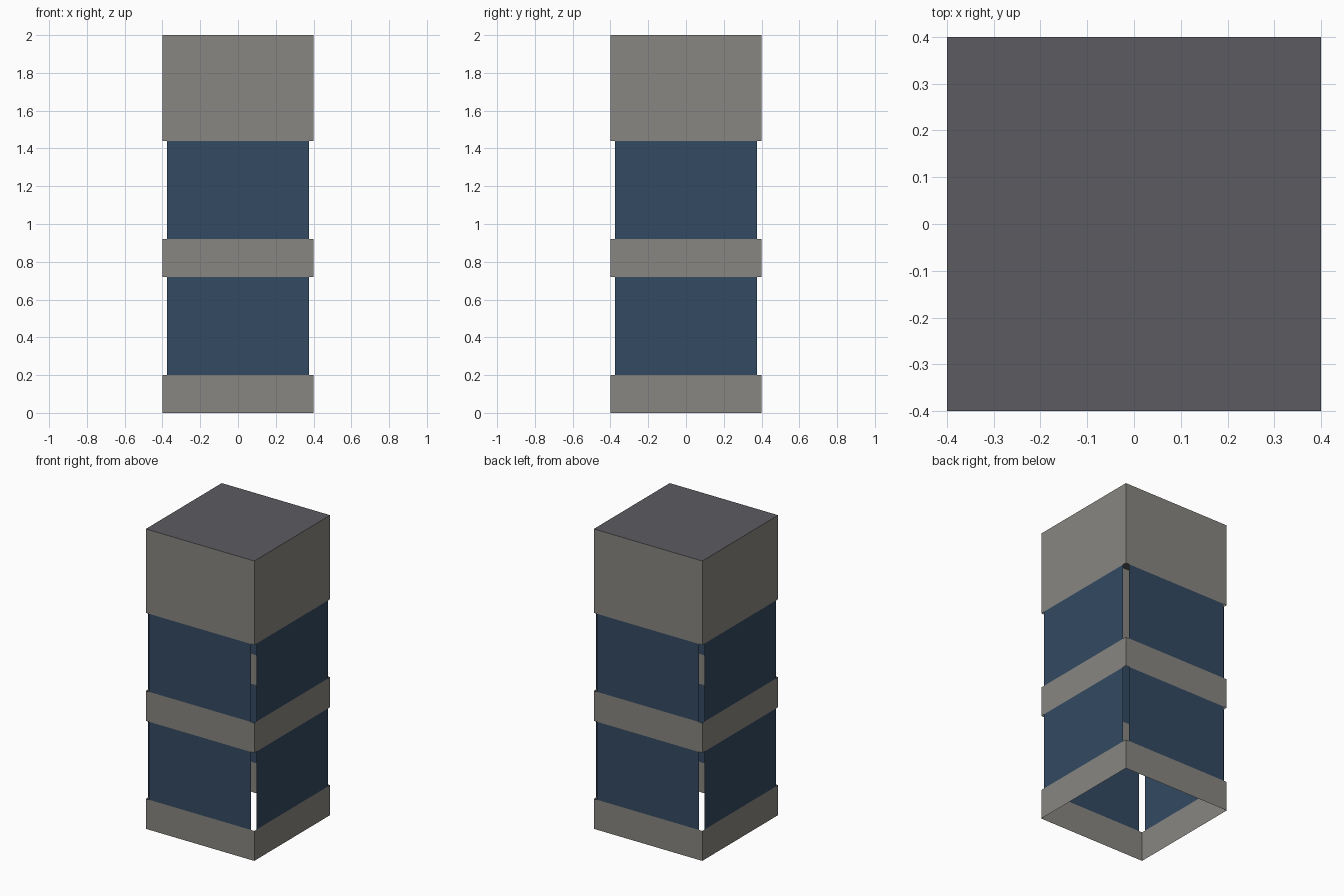
import bpy
import bmesh
from math import pi
from mathutils import Matrix, Vector

if "Cube" in bpy.data.objects:
    bpy.data.objects.remove(bpy.data.objects["Cube"])

HALF = 0.4      # half width of the tower
GLASS = 0.375   # half width of each window


def material(name, rgb):
    mat = bpy.data.materials.new(name)
    mat.diffuse_color = (*rgb, 1.0)
    mat.use_nodes = True
    mat.node_tree.nodes["Principled BSDF"].inputs["Base Color"].default_value = mat.diffuse_color
    return mat


def add_object(name, bm, mat):
    bmesh.ops.remove_doubles(bm, verts=bm.verts, dist=1e-5)
    mesh = bpy.data.meshes.new(name)
    bm.to_mesh(mesh)
    bm.free()
    mesh.materials.append(mat)
    obj = bpy.data.objects.new(name, mesh)
    bpy.context.collection.objects.link(obj)


def four_sides(name, half_width, z0, z1, mat):
    """Thin outward-facing panel repeated on all four sides."""
    bm = bmesh.new()
    w = half_width
    for i in range(4):
        turn = Matrix.Rotation(i * pi / 2, 3, 'Z')
        corners = [(-w, z0), (w, z0), (w, z1), (-w, z1)]
        bm.faces.new([bm.verts.new(turn @ Vector((x, -HALF, z))) for x, z in corners])
    add_object(name, bm, mat)


concrete = material("concrete", (0.25, 0.24, 0.22))
glass = material("blue_glass", (0.033, 0.068, 0.12))
roofing = material("roofing", (0.107, 0.105, 0.117))

# Wall bands, open inside
four_sides("base_band", HALF, 0.0, 0.2, concrete)
four_sides("middle_band", HALF, 0.72, 0.92, concrete)
four_sides("upper_wall", HALF, 1.44, 2.0, concrete)

# Window panels, with open slits at the corners
four_sides("lower_windows", GLASS, 0.2, 0.72, glass)
four_sides("upper_windows", GLASS, 0.92, 1.44, glass)

# Flat roof
roof = bmesh.new()
bmesh.ops.create_grid(roof, x_segments=1, y_segments=1, size=HALF,
                      matrix=Matrix.Translation((0, 0, 2.0)))
add_object("roof", roof, roofing)
